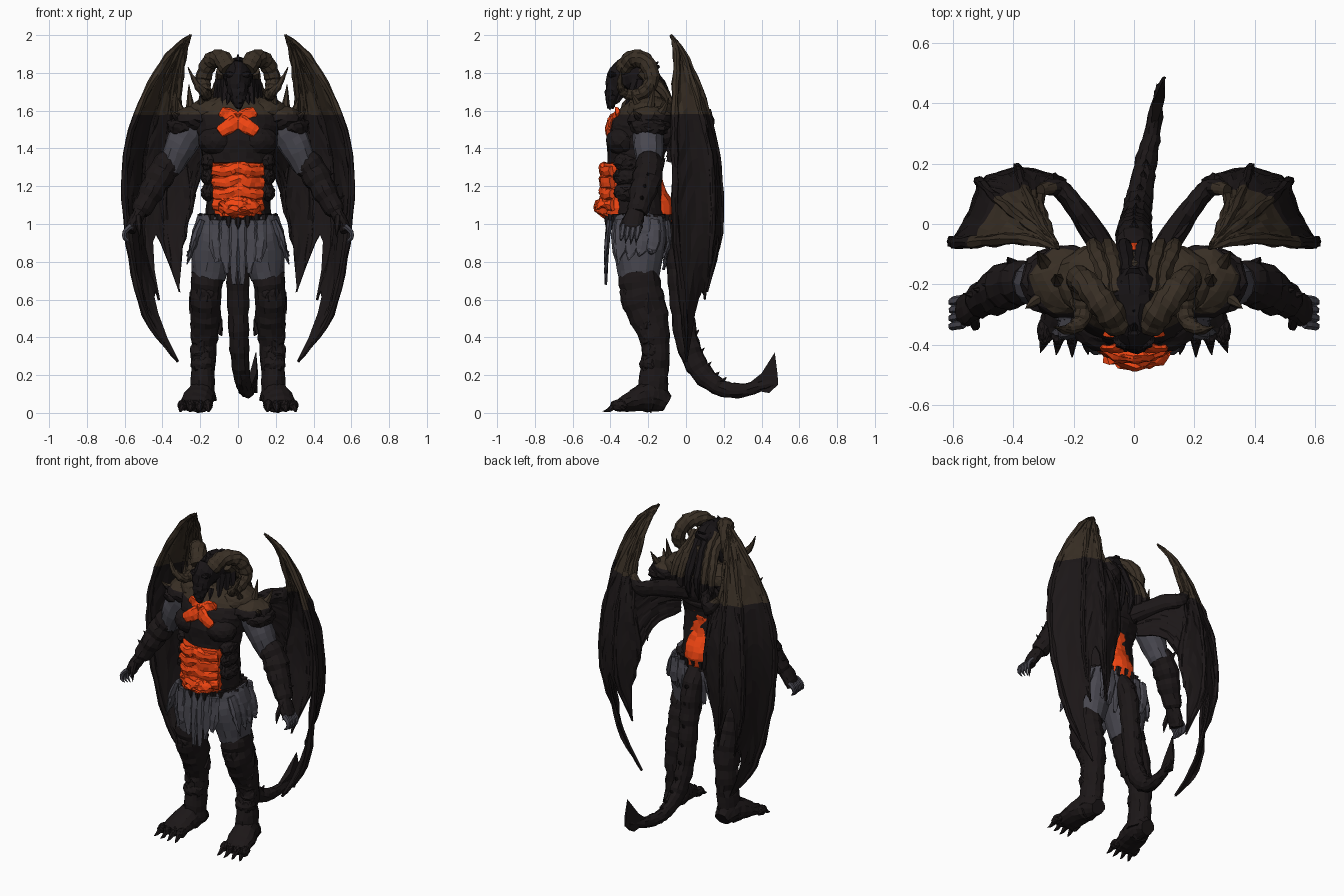
import bpy, bmesh, math, random
from mathutils import Vector, Matrix

random.seed(4)
SPLIT = 1.58  # height where dark hide turns brown
M = {}
for key, col in {"dark": (.0115, .0085, .009), "black": (.009, .007, .008), "brown": (.04, .028, .018),
                 "grey": (.066, .064, .08), "orange": (.88, .06, .006)}.items():
    M[key] = bpy.data.materials.new(key)
    M[key].diffuse_color = (*col, 1)


def cr(pts, t):
    """Catmull-Rom point at t in 0..1 through any-size tuples."""
    n = len(pts) - 1
    i = min(int(t * n), n - 1)
    f = t * n - i
    a, b, c, d = (Vector(pts[max(0, min(n, i + o))]) for o in (-1, 0, 1, 2))
    return b + (c - a) * (.5 * f) + (a * 2 - b * 5 + c * 4 - d) * (.5 * f * f) + (b * 3 - a - c * 3 + d) * (.5 * f ** 3)


def put(name, bm, mat, both=False, jit=.004, thick=0):
    """Roughen, colour by height, and place the mesh (mirrored if both)."""
    bmesh.ops.remove_doubles(bm, verts=bm.verts, dist=1e-4)
    for v in bm.verts:
        v.co += Vector([random.uniform(-jit, jit) for _ in range(3)])
    if mat == "dark":
        bmesh.ops.bisect_plane(bm, geom=bm.verts[:] + bm.edges[:] + bm.faces[:],
                               plane_co=(0, 0, SPLIT), plane_no=(0, 0, 1))
        for f in bm.faces:
            f.material_index = int(f.calc_center_median().z > SPLIT)
    bmesh.ops.recalc_face_normals(bm, faces=bm.faces)
    for s in ((1, -1) if both else (1,)):
        label = name if not both else ("left_" if s > 0 else "right_") + name
        me = bpy.data.meshes.new(label)
        bm.to_mesh(me)
        me.materials.append(M[mat])
        if mat == "dark":
            me.materials.append(M["brown"])
        if s < 0:
            me.transform(Matrix.Scale(-1, 4, (1, 0, 0)))
            me.flip_normals()
        ob = bpy.data.objects.new(label, me)
        bpy.context.collection.objects.link(ob)
        if thick:
            mod = ob.modifiers.new("thickness", "SOLIDIFY")
            mod.thickness, mod.offset = thick, 0
    bm.free()


def loft(name, rings, mat, both=False, n=12, k=4, ref=(1, 0, 0), ridge=0, jit=.004):
    """Skin elliptical rings (x, y, z, a, b) along a smooth path; ridge makes overlapping bands."""
    bm, ref, loops = bmesh.new(), Vector(ref), []
    N = (len(rings) - 1) * k
    P = [cr(rings, i / N) for i in range(N + 1)]
    for i, p in enumerate(P):
        c = Vector(p[:3])
        t = (Vector(P[min(N, i + 1)][:3]) - Vector(P[max(0, i - 1)][:3])).normalized()
        u = (ref - t * ref.dot(t)).normalized()
        v = t.cross(u)
        g = 1 + ridge * (i % 3) / 2
        a, b = max(p[3], .001) * g, max(p[4], .001) * g
        loops.append([bm.verts.new(c + u * a * math.cos(q * math.tau / n) + v * b * math.sin(q * math.tau / n))
                      for q in range(n)])
    for A, B in zip(loops, loops[1:]):
        for q in range(n):
            bm.faces.new((A[q], A[(q + 1) % n], B[(q + 1) % n], B[q]))
    bm.faces.new(loops[0])
    bm.faces.new(loops[-1])
    put(name, bm, mat, both, jit)


def blob(name, c, r, mat, both=False, jit=.005):
    bm = bmesh.new()
    bmesh.ops.create_icosphere(bm, subdivisions=3, radius=1,
                               matrix=Matrix.Translation(c) @ Matrix.Diagonal((*r, 1)))
    put(name, bm, mat, both, jit)


def spike(name, base, tip, r, mat="dark", both=True):
    base, tip = Vector(base), Vector(tip)
    mid = (base + tip) / 2 + Vector((0, 0, -r * .4))
    ref = (0, 1, 0) if abs((tip - base).normalized().x) > .8 else (1, 0, 0)
    loft(name, [(*base, r, r), (*mid, r * .6, r * .6), (*tip, .001, .001)], mat, both, n=6, k=2, ref=ref, jit=.001)


def membrane(name, cols, dips, rows=22, sub=6):
    """Cupped sheet strung between finger curves, scalloped at the lower edge."""
    bm = bmesh.new()
    for P, Q, dip in zip(cols, cols[1:], dips):
        grid = []
        for i in range(sub + 1):
            s, w = i / sub, math.sin(math.pi * i / sub)
            line = []
            for j in range(rows + 1):
                v = j / rows * (1 - dip * w)
                line.append(bm.verts.new(cr(P, v).lerp(cr(Q, v), s) - Vector((.3, -.1, 0)) * .04 * w * v))
            grid.append(line)
        for A, B in zip(grid, grid[1:]):
            for j in range(rows):
                bm.faces.new((A[j], A[j + 1], B[j + 1], B[j]))
    put(name, bm, "dark", True, .005, .012)


# Torso
loft("torso", [(0, -.24, .97, .18, .15), (0, -.26, 1.12, .17, .15), (0, -.27, 1.3, .18, .14), (0, -.26, 1.42, .2, .16),
               (0, -.24, 1.5, .22, .16), (0, -.22, 1.58, .21, .135), (0, -.2, 1.68, .11, .1), (0, -.21, 1.76, .065, .08)],
     "dark", n=28, jit=.006)
blob("pectoral", (.1, -.33, 1.44), (.11, .09, .08), "dark", True)
blob("trapezius", (.12, -.19, 1.6), (.14, .125, .075), "dark", True)
for i in range(3):
    blob("rib_plate", (.155, -.31, 1.17 + i * .08), (.04, .075, .05), "dark", True)

# Glowing belly with chevron plates, lower back and chest mark
loft("belly", [(0, -.34, 1.04, .13, .105), (0, -.34, 1.16, .13, .112), (0, -.34, 1.32, .14, .11)], "orange", n=20, jit=.007)
for i in range(4):
    z = 1.1 + i * .06
    loft("belly_plate", [(-.13, -.39, z, .02, .03), (-.06, -.43, z, .024, .034), (0, -.436, z + .02, .024, .034),
                         (.06, -.43, z, .024, .034), (.13, -.39, z, .02, .03)], "orange", n=8, k=3, ref=(0, 1, 0), jit=.005)
blob("belt_plate", (0, -.43, 1.09), (.11, .05, .055), "orange", jit=.012)
loft("lower_back", [(0, -.16, 1.03, .1, .09), (0, -.15, 1.09, .1, .085), (0, -.185, 1.2, .09, .065),
                    (0, -.19, 1.32, .09, .065), (0, -.175, 1.39, .05, .06)], "orange", n=16, jit=.006)
for tip in ((.1, -.412, 1.485), (.09, -.365, 1.6)):
    loft("chest_mark", [(0, -.39, 1.545, .02, .045), (tip[0] / 2, tip[1] + .003, (1.545 + tip[2]) / 2, .016, .042), (*tip, .012, .026)],
         "orange", True, n=8, ref=(0, 1, 0))

# Head, crest and mane
loft("head", [(0, -.16, 1.77, .05, .07), (0, -.24, 1.79, .08, .095), (0, -.33, 1.775, .072, .09), (0, -.375, 1.72, .055, .055),
              (0, -.395, 1.66, .038, .03), (0, -.4, 1.61, .015, .015)], "black", n=14, jit=.006)
blob("brow", (.035, -.385, 1.79), (.035, .03, .018), "black", True)
spike("jaw_tusk", (.045, -.34, 1.69), (.06, -.38, 1.63), .02, "black")
for i in range(5):
    spike("crest_spike", (0, -.35 + i * .045, 1.85), (0, -.33 + i * .045, 1.9 - .015 * i), .03, "black", False)
for i in range(3):
    x = .022 + i * .035
    loft("mane_lock", [(x, -.24, 1.85 - i * .02, .025, .03), (x, -.17, 1.79 - i * .02, .03, .03), (x * 1.3, -.11, 1.69, .028, .025),
                       (x * 1.5, -.065, 1.57, .022, .02), (x * 1.5, -.085, 1.45 - i * .03, .006, .006)],
         "dark" if i else "black", True, n=7)
    spike("side_lock", (.06 + i * .015, -.26 + i * .03, 1.76), (.085 + i * .025, -.33 + i * .05, 1.6), .032, "black")

# Curled horns
loft("horn", [(.045, -.34, 1.82, .048, .04), (.09, -.28, 1.875, .046, .045), (.15, -.21, 1.855, .042, .042), (.185, -.18, 1.76, .038, .038),
              (.17, -.24, 1.69, .032, .032), (.175, -.32, 1.69, .025, .025), (.22, -.35, 1.74, .016, .016), (.265, -.34, 1.83, .002, .002)],
     "brown", True, n=10, k=6, ridge=.14, jit=.001)

# Shoulder armour
blob("pauldron_upper", (.23, -.19, 1.55), (.125, .12, .07), "dark", True, .007)
blob("pauldron_lower", (.29, -.19, 1.515), (.085, .105, .06), "dark", True, .007)
for b, t in (((.25, -.19, 1.6), (.26, -.17, 1.74)), ((.19, -.24, 1.62), (.2, -.29, 1.7)), ((.29, -.14, 1.58), (.32, -.09, 1.67)),
             ((.31, -.24, 1.56), (.36, -.28, 1.61))):
    spike("pauldron_spike", b, t, .028)

# Arms and clawed hands
Y = (0, 1, 0)
loft("upper_arm", [(.24, -.2, 1.53, .085, .085), (.3, -.2, 1.42, .08, .085), (.36, -.19, 1.29, .065, .06)], "grey", True, ref=Y)
loft("forearm", [(.35, -.19, 1.35, .06, .065), (.41, -.2, 1.26, .075, .07), (.465, -.23, 1.16, .066, .06), (.52, -.26, 1.06, .048, .045)],
     "dark", True, ref=Y, ridge=.12)
spike("elbow_spike", (.38, -.16, 1.29), (.42, -.11, 1.35), .035)
for i in range(3):
    spike("bracer_fin", (.44 + i * .03, -.21 - i * .015, 1.26 - i * .06), (.505 + i * .03, -.2 - i * .015, 1.27 - i * .06), .025)
loft("palm", [(.51, -.26, 1.08, .042, .035), (.55, -.28, 1.01, .055, .035), (.57, -.29, .96, .05, .025)], "dark", True, ref=Y)
for i in range(4):
    y = -.25 - i * .027
    loft("finger", [(.565, y, .99, .016, .016), (.598, y - .005, .96, .015, .014), (.6, y - .012, .925, .011, .011),
                    (.575, y - .015, .89 + .01 * abs(i - 1), .001, .001)], "grey", True, n=6, k=2, ref=Y, jit=.001)
loft("thumb", [(.53, -.31, 1.04, .018, .018), (.525, -.34, .99, .015, .015), (.52, -.345, .93, .001, .001)], "dark", True, n=6, k=2, jit=.001)

# Belt fringe, loincloth and hip plates
loft("belt", [(0, -.25, .99, .2, .17), (0, -.25, 1.05, .185, .16)], "dark", n=28, k=2, jit=.008)
for i in range(24):
    a = i * math.tau / 24
    x, y = .19 * math.cos(a), -.25 + .165 * math.sin(a)
    spike("belt_tassel", (x, y, 1.05), (x * 1.06, y - .005, .97), .024, "dark", False)
for i in range(3):
    x = .02 + i * .05
    loft("front_cloth", [(x, -.405, 1.02, .032, .015), (x, -.42, .88, .03, .012), (x * .9, -.425, .68 + i * .06, .012, .006)],
         "grey", True, n=6)
    loft("back_cloth", [(x + .03, -.1, 1.02, .03, .015), (x + .03, -.09, .9, .03, .012), (x + .03, -.12, .76 + i * .03, .01, .006)],
         "grey", True, n=6)
for i in range(4):
    y = -.34 + i * .055
    loft("hip_plate", [(.19, y, 1.02, .02, .035), (.225, y, .93, .022, .045), (.245, y - .01, .86, .014, .03), (.27, y - .02, .79 + i * .02, .001, .001)],
         "grey", True, n=8, k=3)

# Legs: forward knees, shins sloping back to the ankle
loft("thigh", [(.1, -.25, 1.03, .11, .14), (.13, -.25, .9, .12, .145), (.155, -.25, .71, .088, .105)], "grey", True, n=18)
loft("shin", [(.16, -.25, .74, .085, .1), (.17, -.235, .62, .08, .11), (.172, -.195, .5, .076, .1), (.18, -.16, .36, .066, .072),
              (.185, -.17, .2, .058, .075), (.19, -.18, .07, .07, .08)], "dark", True, n=16, ridge=.07, jit=.005)
blob("knee_guard", (.17, -.29, .64), (.06, .06, .085), "dark", True, .006)
for z, y in ((.47, -.205), (.4, -.185), (.33, -.175), (.26, -.185)):
    blob("greave_plate", (.185, y, z), (.066, .06, .06), "dark", True, .005)
spike("knee_spike", (.225, -.2, .54), (.255, -.2, .64), .035)
spike("calf_spike", (.11, -.17, .42), (.085, -.17, .5), .03)

# Feet
loft("foot", [(.19, -.1, .05, .045, .045), (.195, -.18, .085, .07, .085), (.215, -.27, .065, .085, .06), (.23, -.36, .035, .08, .03)],
     "dark", True, n=14, jit=.004)
for i in range(4):
    x = .16 + i * .045
    blob("toe", (x, -.355, .04), (.025, .045, .03), "dark", True, .003)
    spike("toe_claw", (x, -.385, .035), (x + (i - 1) * .008, -.442 + .008 * abs(i - 1), .008), .018)

# Tail with blade
loft("tail", [(0, -.15, 1.02, .06, .05), (0, -.06, .87, .058, .06), (0, -.03, .65, .056, .058), (.005, 0, .4, .05, .06),
              (.015, .07, .23, .044, .055), (.035, .18, .135, .036, .042), (.06, .3, .12, .027, .036), (.09, .46, .16, .014, .02)],
     "dark", n=12, k=6, ridge=.09, jit=.003)
for i in range(9):
    p = cr([(0, .0, .9), (0, .025, .65), (.005, .055, .42), (.02, .12, .25), (.04, .2, .17)], i / 8)
    spike("tail_spike", p - Vector((0, .02, 0)), p + Vector((0, .014, .02)), .02, "dark", False)
bm = bmesh.new()
side = [[bm.verts.new((x + dx * w, y, z)) for x, y, z, w in ((.06, .3, .13, .3), (.08, .4, .21, 1), (.095, .47, .32, .1),
         (.1, .485, .2, .4), (.1, .488, .15, .1), (.085, .44, .105, 1))] for dx in (-.018, .018)]
bm.faces.new(side[0])
bm.faces.new(side[1][::-1])
for i in range(6):
    j = (i + 1) % 6
    bm.faces.new((side[0][i], side[0][j], side[1][j], side[1][i]))
put("tail_blade", bm, "dark", jit=0)

# Wings: finger curves from the shared top tip down to each point
TIP = (.25, -.08, 2.0)
fingers = [
    [TIP, (.29, 0, 1.87), (.31, .08, 1.62), (.275, .15, 1.4), (.24, .14, 1.15), (.28, .13, .98)],
    [TIP, (.31, .01, 1.87), (.36, .112, 1.6), (.38, .175, 1.3), (.38, .18, .95), (.31, .11, .64)],
    [TIP, (.34, -.01, 1.88), (.445, .075, 1.6), (.505, .135, 1.3), (.51, .14, .95), (.42, .1, .6)],
    [TIP, (.37, -.05, 1.89), (.52, -.06, 1.62), (.6, -.06, 1.3), (.575, -.05, .9), (.49, -.01, .52), (.32, 0, .27)]]
membrane("wing_membrane", fingers, (.08, .2, .12))
membrane("wing_root_membrane", [[(.1, -.1, 1.56), (.11, -.1, 1.33)], [(.275, .13, 1.55), (.27, .15, 1.35), (.24, .14, 1.12)]], (.25,))
for i, f in enumerate(fingers):
    r = (.014, .014, .014, .018)[i]
    loft("wing_finger", [(*p, r if 0 < j < len(f) - 1 else .004, r if 0 < j < len(f) - 1 else .004) for j, p in enumerate(f)],
         "dark", True, n=7, k=5, ridge=.15, jit=.004)
loft("wing_arm", [(.08, -.12, 1.47, .06, .05), (.18, .04, 1.52, .05, .035), (.25, .12, 1.53, .045, .03), (.31, .11, 1.6, .02, .02)],
     "dark", True, ref=(0, 0, 1))
